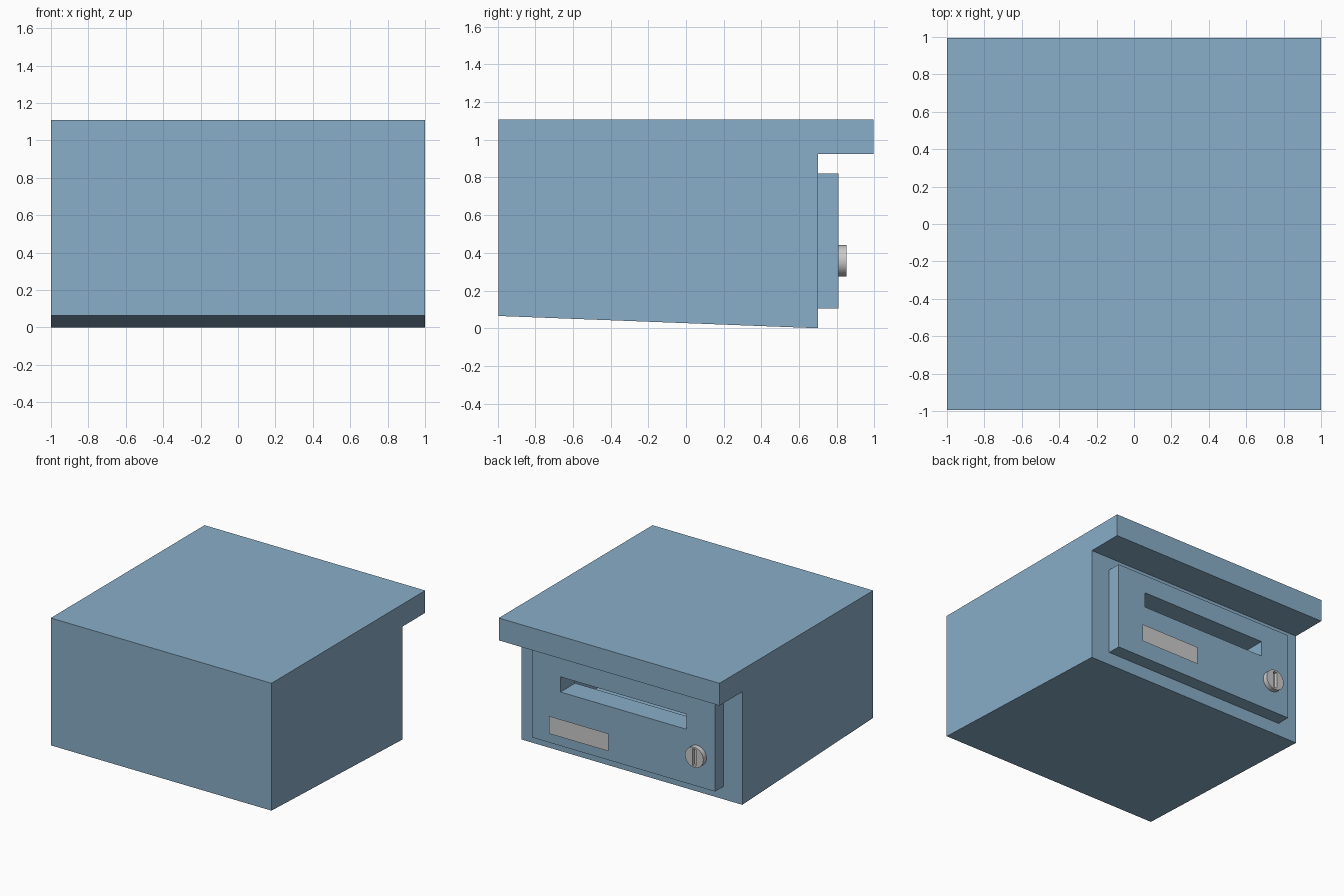
import bpy, bmesh
from math import radians

if "Cube" in bpy.data.objects:
    bpy.data.objects.remove(bpy.data.objects["Cube"])

blue = bpy.data.materials.new("blue_paint")
blue.diffuse_color = (0.25, 0.42, 0.58, 1)
blue.use_nodes = True
blue.node_tree.nodes["Principled BSDF"].inputs["Base Color"].default_value = blue.diffuse_color


def prism(name, profile, x0, x1, mat=None):
    """Extrude a (y, z) profile from x0 to x1."""
    bm = bmesh.new()
    face = bm.faces.new([bm.verts.new((x0, y, z)) for y, z in profile])
    ext = bmesh.ops.extrude_face_region(bm, geom=[face])
    verts = [v for v in ext["geom"] if isinstance(v, bmesh.types.BMVert)]
    bmesh.ops.translate(bm, verts=verts, vec=(x1 - x0, 0, 0))
    bmesh.ops.recalc_face_normals(bm, faces=bm.faces)
    me = bpy.data.meshes.new(name)
    bm.to_mesh(me)
    bm.free()
    if mat:
        me.materials.append(mat)
    ob = bpy.data.objects.new(name, me)
    bpy.context.collection.objects.link(ob)
    return ob


def box(name, x0, x1, y0, y1, z0, z1, mat=None):
    return prism(name, [(y0, z0), (y1, z0), (y1, z1), (y0, z1)], x0, x1, mat)


def cut(ob, cutter):
    mod = ob.modifiers.new("cut", 'BOOLEAN')
    mod.operation, mod.solver, mod.object = 'DIFFERENCE', 'EXACT', cutter
    bpy.context.view_layer.objects.active = ob
    bpy.ops.object.modifier_apply(modifier=mod.name)


# Hollow casing with overhanging lid and sloping floor
casing = prism("casing", [(-0.995, 0.065), (0.70, 0), (0.70, 0.925), (0.995, 0.925),
                          (0.995, 1.108), (-0.995, 1.108)], -1, 1, blue)
cavity = prism("cavity_cutter", [(-0.92, 0.14), (0.62, 0.085), (0.62, 1.03), (-0.92, 1.03)],
               -0.92, 0.92)

# Door panel with the letter opening through door and casing wall
door = box("door", -0.83, 0.83, 0.70, 0.81, 0.105, 0.82, blue)
opening = box("opening_cutter", -0.57, 0.57, 0.5, 0.9, 0.546, 0.67)
cut(casing, cavity)
cut(casing, opening)
cut(door, opening)

# Thin name plate, a single face standing off the door
me = bpy.data.meshes.new("name_plate")
me.from_pydata([(0.64, 0.86, 0.206), (0.10, 0.86, 0.206), (0.10, 0.86, 0.35), (0.64, 0.86, 0.35)],
               [], [(0, 1, 2, 3)])
bpy.context.collection.objects.link(bpy.data.objects.new("name_plate", me))

# Round lock with a key groove
bpy.ops.mesh.primitive_cylinder_add(vertices=32, radius=0.083, depth=0.045,
                                    location=(-0.67, 0.8285, 0.358), rotation=(radians(90), 0, 0))
lock = bpy.context.object
lock.name = "lock"
groove = box("groove_cutter", -0.685, -0.655, 0.825, 0.9, 0.29, 0.426)
cut(lock, groove)
bpy.ops.object.select_all(action='DESELECT')
lock.select_set(True)
bpy.context.view_layer.objects.active = lock
bpy.ops.object.shade_smooth_by_angle(angle=radians(30))

for helper in (cavity, opening, groove):
    bpy.data.objects.remove(helper, do_unlink=True)
